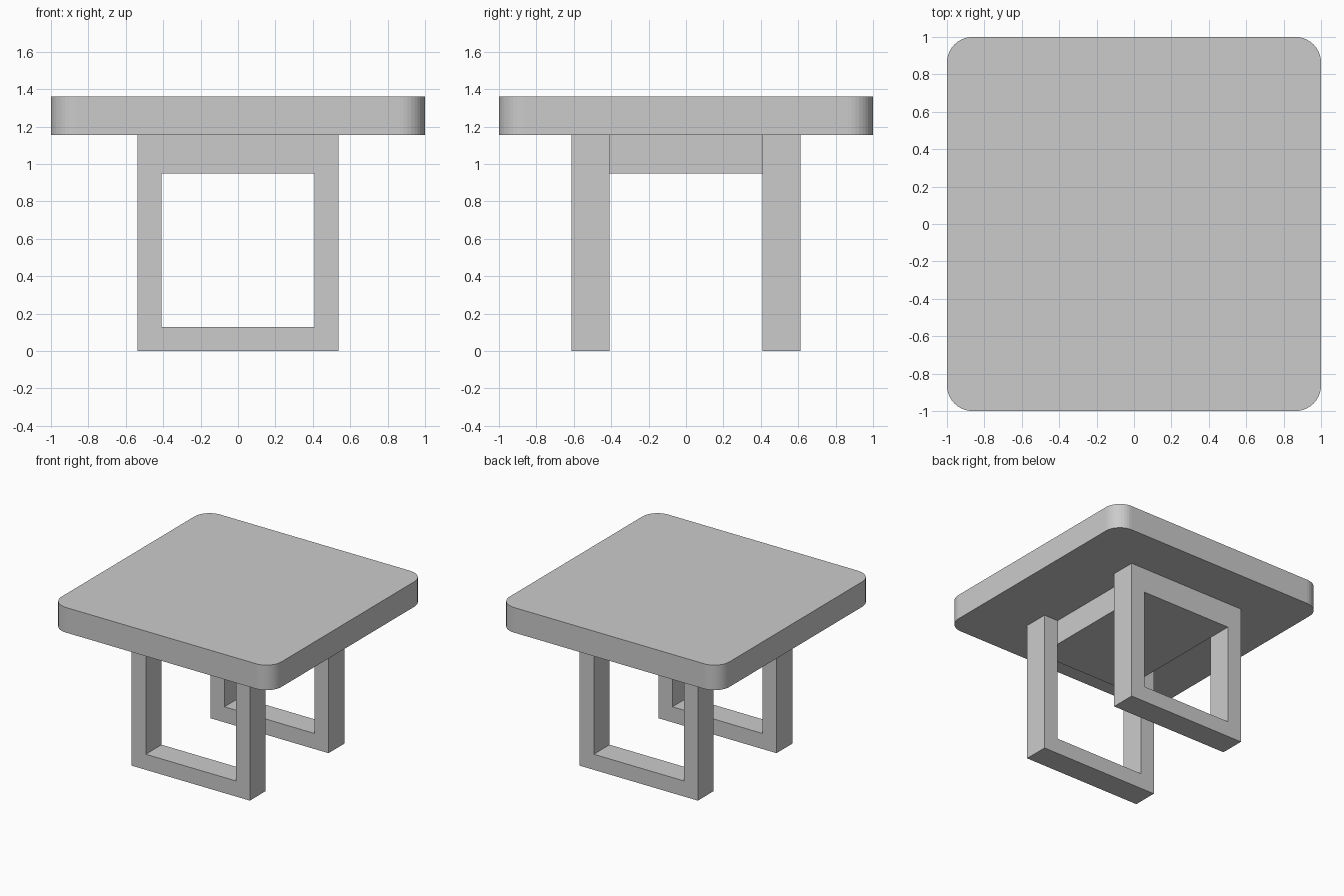
import bpy, bmesh

if "Cube" in bpy.data.objects:
    bpy.data.objects.remove(bpy.data.objects["Cube"])

TOP_Z0, TOP_Z1 = 1.154, 1.36      # tabletop underside / upper face
FRAME_X, OPEN_X = 0.537, 0.409    # half widths of leg frame and its opening
OPEN_Z0, OPEN_Z1 = 0.128, 0.95    # opening bottom / top
IN_Y, OUT_Y = 0.408, 0.613        # inner and outer faces of each frame


def make_object(name, bm):
    bmesh.ops.recalc_face_normals(bm, faces=bm.faces)
    mesh = bpy.data.meshes.new(name)
    bm.to_mesh(mesh)
    bm.free()
    obj = bpy.data.objects.new(name, mesh)
    bpy.context.collection.objects.link(obj)
    return obj


def box(name, hx, hy, z0, z1, corner=0.0, segments=8):
    bm = bmesh.new()
    bmesh.ops.create_cube(bm, size=1)
    for v in bm.verts:
        v.co = (v.co.x * 2 * hx, v.co.y * 2 * hy, z1 if v.co.z > 0 else z0)
    if corner:
        upright = [e for e in bm.edges
                   if abs(e.verts[0].co.z - e.verts[1].co.z) > 1e-4]
        bmesh.ops.bevel(bm, geom=upright, offset=corner, offset_type='OFFSET',
                        segments=segments, profile=0.5, affect='EDGES')
    return make_object(name, bm)


def leg_frame(name, y0, y1):
    # rectangular ring in the xz plane, extruded along y
    def rect(hx, z0, z1):
        return [(-hx, z0), (hx, z0), (hx, z1), (-hx, z1)]
    bm = bmesh.new()
    outer = [bm.verts.new((x, y0, z)) for x, z in rect(FRAME_X, 0, TOP_Z0)]
    inner = [bm.verts.new((x, y0, z)) for x, z in rect(OPEN_X, OPEN_Z0, OPEN_Z1)]
    ring = []
    for i in range(4):
        j = (i + 1) % 4
        ring.append(bm.faces.new((outer[i], outer[j], inner[j], inner[i])))
    ext = bmesh.ops.extrude_face_region(bm, geom=ring, use_keep_orig=True)
    moved = [g for g in ext["geom"] if isinstance(g, bmesh.types.BMVert)]
    bmesh.ops.translate(bm, verts=moved, vec=(0, y1 - y0, 0))
    return make_object(name, bm)


# Rounded square tabletop
box("tabletop", 1.0, 1.0, TOP_Z0, TOP_Z1, corner=0.137, segments=10)

# Solid apron block joining the two frames under the top
box("apron_block", OPEN_X, IN_Y, OPEN_Z1, TOP_Z0)

# Front and back leg frames
leg_frame("front_leg_frame", -OUT_Y, -IN_Y)
leg_frame("back_leg_frame", IN_Y, OUT_Y)
